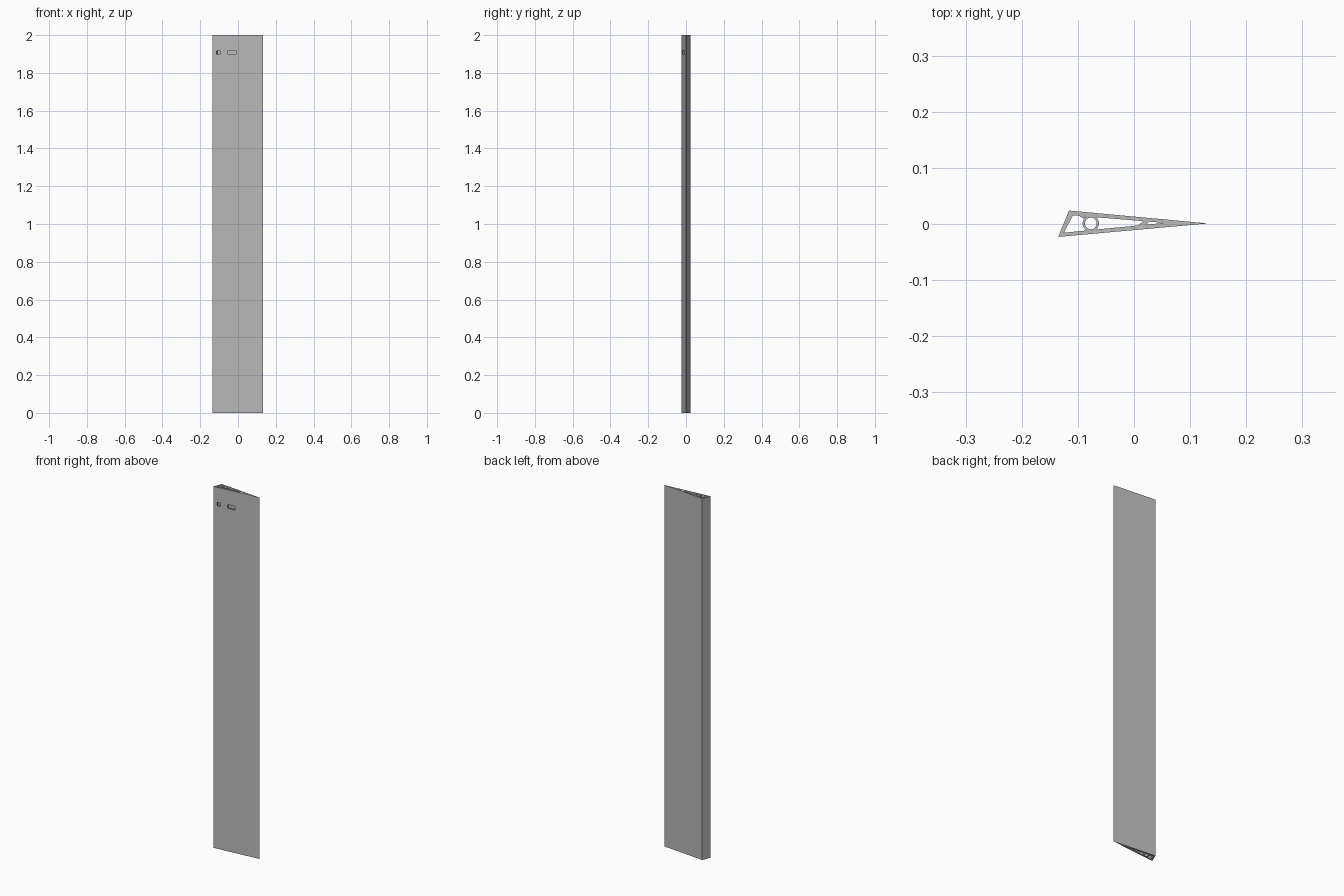
import bpy, bmesh, math
from mathutils import Vector

cube = bpy.data.objects.get("Cube")
if cube:
    bpy.data.objects.remove(cube)

HEIGHT = 2.0

grey = bpy.data.materials.new("plain grey")
grey.use_nodes = True
colour = (0.5, 0.5, 0.5, 1)
grey.diffuse_color = colour
grey.node_tree.nodes["Principled BSDF"].inputs["Base Color"].default_value = colour


def prism(name, points, direction, length):
    """Extrude a closed 3D outline along a direction."""
    bm = bmesh.new()
    face = bm.faces.new([bm.verts.new(p) for p in points])
    ext = bmesh.ops.extrude_face_region(bm, geom=[face])
    moved = [v for v in ext["geom"] if isinstance(v, bmesh.types.BMVert)]
    bmesh.ops.translate(bm, verts=moved, vec=Vector(direction) * length)
    bmesh.ops.recalc_face_normals(bm, faces=bm.faces)
    mesh = bpy.data.meshes.new(name)
    bm.to_mesh(mesh)
    bm.free()
    obj = bpy.data.objects.new(name, mesh)
    bpy.context.collection.objects.link(obj)
    mesh.materials.append(grey)
    return obj


def upright(name, outline, over=0.0):
    pts = [(x, y, -over) for x, y in outline]
    return prism(name, pts, (0, 0, 1), HEIGHT + 2 * over)


def circle(cx, cy, r, n=32):
    steps = [2 * math.pi * i / n for i in range(n)]
    return [(cx + r * math.cos(a), cy + r * math.sin(a)) for a in steps]


def slot(name, cx, cz, width, height, corner):
    """Rounded rectangular cutter through the front wall only."""
    pts = []
    for k, (sx, sz) in enumerate(((1, 1), (-1, 1), (-1, -1), (1, -1))):
        for i in range(5):
            a = math.pi / 2 * (k + i / 4)
            pts.append((cx + sx * (width / 2 - corner) + corner * math.cos(a), -0.05,
                        cz + sz * (height / 2 - corner) + corner * math.sin(a)))
    return prism(name, pts, (0, 1, 0), 0.05)


def subtract(target, cutter):
    """Cut one solid out of another and discard the cutter."""
    cutter.hide_render = True
    mod = target.modifiers.new("cut", "BOOLEAN")
    mod.operation = "DIFFERENCE"
    mod.solver = "EXACT"
    mod.object = cutter
    bpy.context.view_layer.objects.active = target
    bpy.ops.object.modifier_apply(modifier=mod.name)
    bpy.data.objects.remove(cutter)


# Tapered blade with a slanted left edge
blade = upright("hollow_blade", [(-0.135, -0.023), (0.132, 0.001), (-0.116, 0.024)])

# Hollow core, less the round tube and its thin webs
core = upright("core_cutter", [(-0.125, -0.0155), (0.054, 0.002), (-0.109, 0.0155)], 0.1)
tube = (-0.077, 0.001)
subtract(core, upright("tube_solid", circle(*tube, 0.0145), 0.2))
subtract(core, upright("left_web", [(-0.106, 0.020), (-0.086, 0.007),
                                    (-0.084, 0.010), (-0.098, 0.020)], 0.2))
subtract(core, upright("right_web", [(0.001, -0.008), (0.013, -0.008),
                                     (0.034, 0.010), (0.022, 0.010)], 0.2))
subtract(blade, core)

# Bore of the tube
subtract(blade, upright("bore_cutter", circle(*tube, 0.0105), 0.1))

# Two openings near the top of the front wall
subtract(blade, slot("small_opening", -0.104, 1.908, 0.018, 0.021, 0.004))
subtract(blade, slot("wide_opening", -0.031, 1.908, 0.047, 0.021, 0.006))

bpy.ops.object.select_all(action="DESELECT")
blade.select_set(True)
bpy.context.view_layer.objects.active = blade
bpy.ops.object.shade_smooth_by_angle(angle=math.radians(25))
